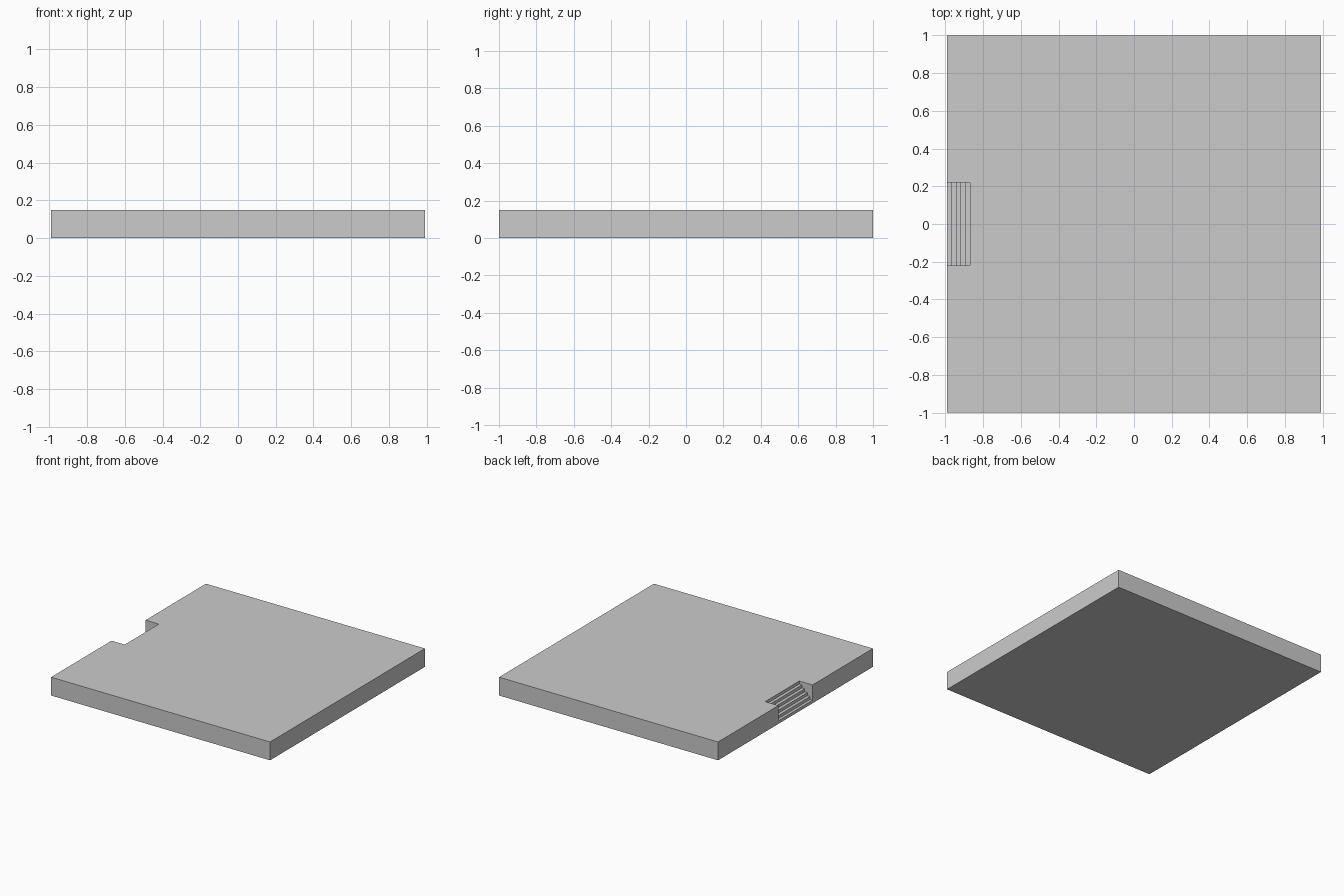
import bpy, bmesh

if "Cube" in bpy.data.objects:
    bpy.data.objects.remove(bpy.data.objects["Cube"])

HALF_X, HALF_Y, HEIGHT = 0.99, 1.0, 0.15
STAIR_HALF_W = 0.22
RISERS = 6
RISE = HEIGHT / RISERS
STAIR_BACK = -0.87
TREAD = 0.0245


def extrude_profile(name, profile, y0, y1):
    """Extrude an XZ outline from y0 to y1 into a closed solid."""
    bm = bmesh.new()
    face = bm.faces.new([bm.verts.new((x, y0, z)) for x, z in profile])
    result = bmesh.ops.extrude_face_region(bm, geom=[face], use_keep_orig=True)
    moved = [g for g in result["geom"] if isinstance(g, bmesh.types.BMVert)]
    bmesh.ops.translate(bm, verts=moved, vec=(0, y1 - y0, 0))
    bmesh.ops.recalc_face_normals(bm, faces=bm.faces)
    mesh = bpy.data.meshes.new(name)
    bm.to_mesh(mesh)
    bm.free()
    obj = bpy.data.objects.new(name, mesh)
    bpy.context.collection.objects.link(obj)
    return obj


# Flat square platform
slab = [(-HALF_X, 0), (HALF_X, 0), (HALF_X, HEIGHT), (-HALF_X, HEIGHT)]
platform = extrude_profile("platform", slab, -HALF_Y, HALF_Y)

# Stepped cutter: the empty space above the recessed stairs
outline = [(-1.2, RISE)]
for i in range(1, RISERS):
    x = STAIR_BACK - TREAD * (RISERS - 1 - i)
    outline.append((x, RISE * i))
    outline.append((x, RISE * (i + 1) if i < RISERS - 1 else HEIGHT + 0.1))
outline.append((-1.2, HEIGHT + 0.1))
cutter = extrude_profile("stair_cutter", outline, -STAIR_HALF_W, STAIR_HALF_W)
cutter.hide_render = True

# Cut the stairs into the left edge
cut = platform.modifiers.new("stair_recess", "BOOLEAN")
cut.operation = "DIFFERENCE"
cut.solver = "EXACT"
cut.object = cutter
bpy.context.view_layer.objects.active = platform
bpy.ops.object.modifier_apply(modifier=cut.name)
bpy.data.objects.remove(cutter)
